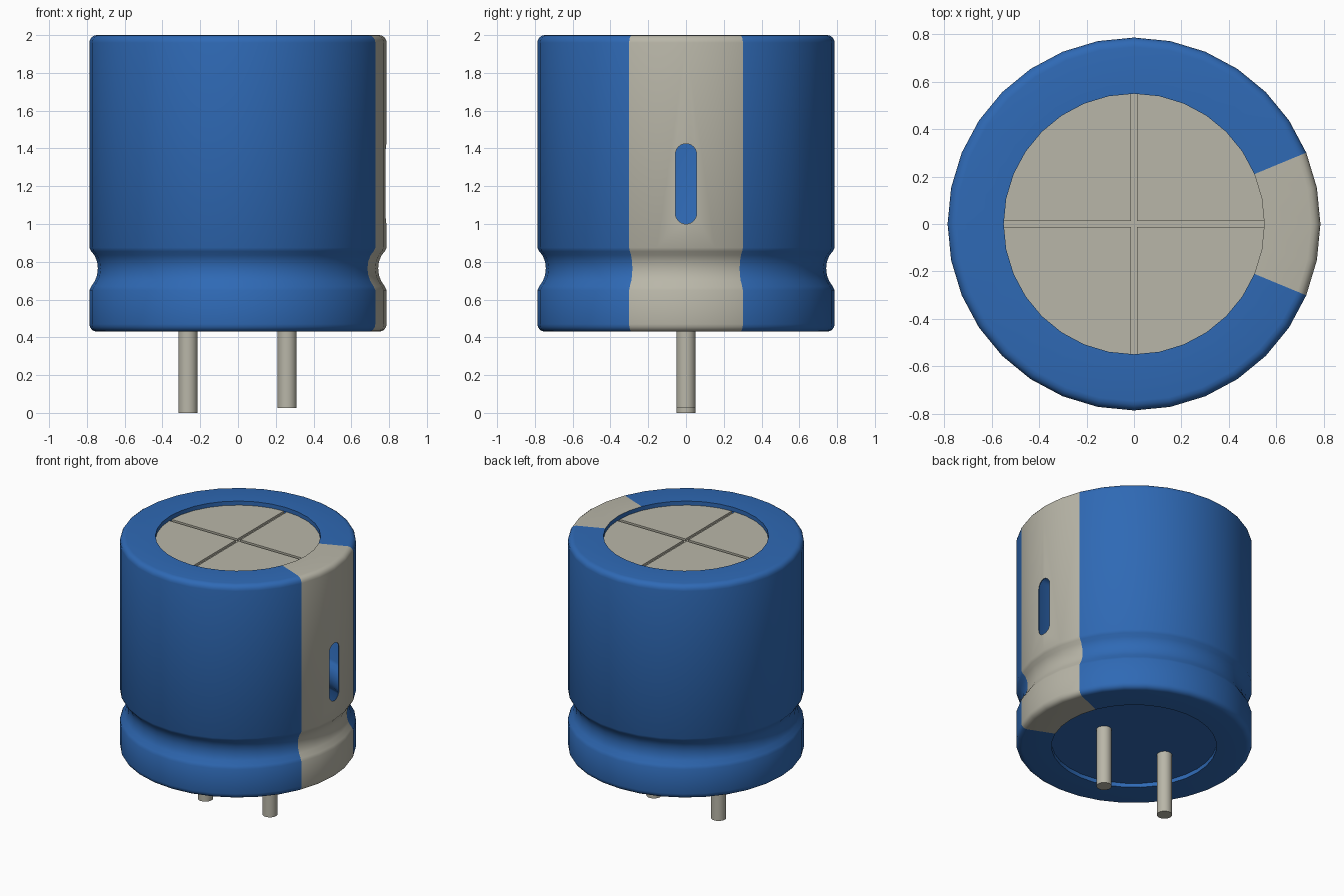
import bpy, bmesh, math
from mathutils import Matrix

SEG = 32
R, R_IN = 0.787, 0.55
Z_BOT, Z_TOP = 0.43, 2.0
STRIPE = math.radians(22.5)

old = bpy.data.objects.get("Cube")
if old:
    bpy.data.objects.remove(old, do_unlink=True)


def material(name, rgb):
    m = bpy.data.materials.new(name)
    m.use_nodes = True
    m.diffuse_color = (*rgb, 1)
    m.node_tree.nodes["Principled BSDF"].inputs["Base Color"].default_value = (*rgb, 1)
    return m


blue = material("sleeve blue", (0.028, 0.142, 0.462))
grey = material("warm grey", (0.485, 0.47, 0.393))


def make_object(name, bm, *mats):
    me = bpy.data.meshes.new(name)
    bm.to_mesh(me)
    bm.free()
    ob = bpy.data.objects.new(name, me)
    bpy.context.collection.objects.link(ob)
    for m in mats:
        me.materials.append(m)
    return ob


def activate(ob):
    bpy.ops.object.select_all(action="DESELECT")
    ob.select_set(True)
    bpy.context.view_layer.objects.active = ob


def smooth(ob):
    activate(ob)
    bpy.ops.object.shade_smooth_by_angle(angle=math.radians(40))


def cut(ob, cutter):
    mod = ob.modifiers.new("cut", "BOOLEAN")
    mod.operation, mod.solver, mod.object = "DIFFERENCE", "EXACT", cutter
    activate(ob)
    bpy.ops.object.modifier_apply(modifier=mod.name)
    bpy.data.objects.remove(cutter, do_unlink=True)


def cylinder(name, r, z0, z1, mat, x=0, seg=SEG):
    bm = bmesh.new()
    bmesh.ops.create_cone(bm, cap_ends=True, segments=seg, radius1=r, radius2=r,
                          depth=z1 - z0,
                          matrix=Matrix.Translation((x, 0, (z0 + z1) / 2)))
    return make_object(name, bm, mat)


def corner(z, sign, r=0.04, steps=4):
    """Rounded outer edge of the sleeve, from flat end to wall."""
    angles = [math.pi / 2 * i / steps for i in range(steps + 1)]
    return [(R - r + r * math.sin(a), z + sign * (r - r * math.cos(a))) for a in angles]


# Sleeve: outline from the bottom lip, round the crimp, to the top lip
crimp = [(R, 0.65), (0.777, 0.67), (0.757, 0.70), (0.746, 0.73), (0.742, 0.765),
         (0.746, 0.80), (0.76, 0.835), (0.777, 0.855), (R, 0.875)]
profile = ([(R_IN, Z_BOT + 0.035), (R_IN, Z_BOT)] + corner(Z_BOT, 1) + crimp
           + corner(Z_TOP, -1)[::-1] + [(R_IN, Z_TOP), (R_IN, Z_TOP - 0.035)])
bm = bmesh.new()
rings = []
for r, z in profile:
    rings.append([bm.verts.new((r * math.cos(a), r * math.sin(a), z))
                  for a in (2 * math.pi * i / SEG for i in range(SEG))])
for low, high in zip(rings, rings[1:]):
    for i in range(SEG):
        j = (i + 1) % SEG
        f = bm.faces.new((low[i], low[j], high[j], high[i]))
        c = f.calc_center_median()
        lip = math.hypot(c.x, c.y) < R_IN
        # pale stripe down the left side
        f.material_index = int(abs(math.atan2(c.y, c.x)) < STRIPE and not lip)
sleeve = make_object("sleeve", bm, blue, grey)
shell = sleeve.modifiers.new("thickness", "SOLIDIFY")
shell.thickness, shell.offset = 0.006, -1
activate(sleeve)
bpy.ops.object.modifier_apply(modifier=shell.name)

# Minus-sign slot through the stripe
bm = bmesh.new()
half_w, slot_low, slot_high = 0.056, 1.0, 1.425
outline = []
for i in range(26):
    a = math.pi * (i if i < 13 else i - 1) / 12
    zc = slot_high - half_w if i < 13 else slot_low + half_w
    outline.append(bm.verts.new((0.65, half_w * math.cos(a), zc + half_w * math.sin(a))))
face = bm.faces.new(outline)
out = bmesh.ops.extrude_face_region(bm, geom=[face])["geom"]
bmesh.ops.translate(bm, vec=(0.3, 0, 0),
                    verts=[v for v in out if isinstance(v, bmesh.types.BMVert)])
bmesh.ops.recalc_face_normals(bm, faces=bm.faces)
cut(sleeve, make_object("slot_cutter", bm))
smooth(sleeve)

# Top plate with crossed score lines
top_plate = cylinder("top_plate", R_IN + 0.002, Z_TOP - 0.07, Z_TOP - 0.03, grey)
for size in ((1.3, 0.024, 0.03), (0.024, 1.3, 0.03)):
    bm = bmesh.new()
    bmesh.ops.create_cube(bm, size=1, matrix=Matrix.Translation((0, 0, Z_TOP - 0.03))
                          @ Matrix.Diagonal((*size, 1)))
    cut(top_plate, make_object("score_cutter", bm, grey))

# Bottom plate and the two leads
cylinder("bottom_plate", R_IN + 0.002, Z_BOT + 0.03, Z_BOT + 0.05, blue)
for name, x, z in (("long_lead", -0.265, 0), ("short_lead", 0.26, 0.025)):
    smooth(cylinder(name, 0.051, z, Z_BOT + 0.04, grey, x, 24))
